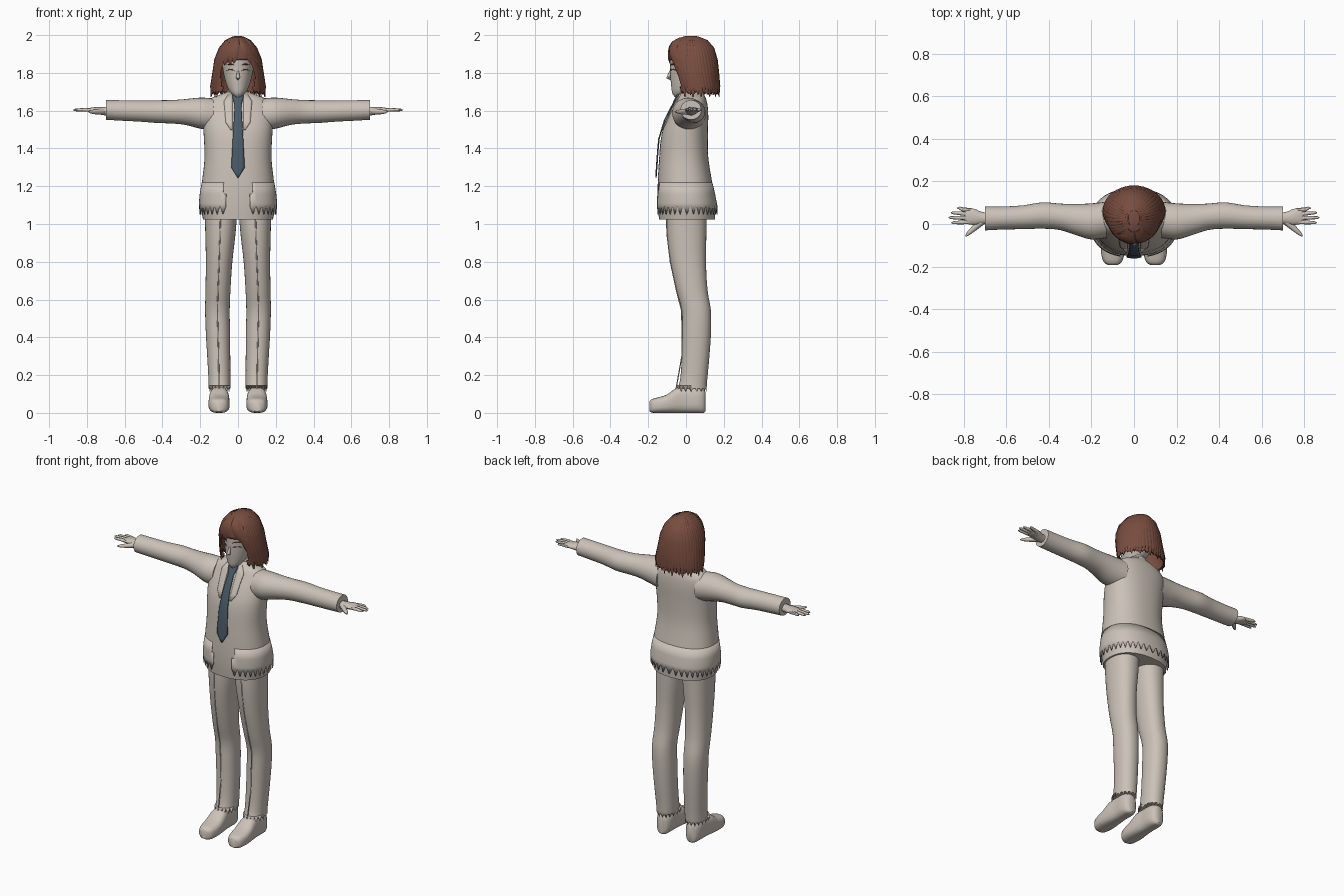
import bpy, bmesh, math
from mathutils import Vector

if "Cube" in bpy.data.objects:
    bpy.data.objects.remove(bpy.data.objects["Cube"])


def material(name, rgb):
    m = bpy.data.materials.new(name)
    m.use_nodes = True
    m.diffuse_color = (*rgb, 1)
    m.node_tree.nodes["Principled BSDF"].inputs["Base Color"].default_value = (*rgb, 1)
    return m


CLOTH = material("warm grey", (0.60, 0.54, 0.48))
HAIR = material("chestnut", (0.19, 0.075, 0.05))
TIE = material("slate blue", (0.07, 0.105, 0.14))


def make(name, bm, mat, mirror=False, solid=0.0, angle=45):
    bmesh.ops.recalc_face_normals(bm, faces=bm.faces[:])
    me = bpy.data.meshes.new(name)
    bm.to_mesh(me)
    bm.free()
    me.materials.append(mat)
    me.shade_smooth()
    me.set_sharp_from_angle(angle=math.radians(angle))
    ob = bpy.data.objects.new(name, me)
    bpy.context.collection.objects.link(ob)
    if solid:
        ob.modifiers.new("Thickness", "SOLIDIFY").thickness = solid
    if mirror:
        ob.modifiers.new("Mirror", "MIRROR").use_clip = False
    return ob


def skin(bm, rings, cap=True):
    rows = [[bm.verts.new(p) for p in r] for r in rings]
    n = len(rows[0])
    for a, b in zip(rows, rows[1:]):
        for i in range(n):
            j = (i + 1) % n
            bm.faces.new((a[i], a[j], b[j], b[i]))
    if cap:
        bm.faces.new(rows[0])
        bm.faces.new(rows[-1])


def at(secs, t):
    """Smoothly interpolated section (t, centre u, centre v, radius u, radius v)."""
    t = min(max(t, secs[0][0]), secs[-1][0])
    i = max(k for k in range(len(secs) - 1) if secs[k][0] <= t)
    p = [Vector(s) for s in secs]

    def slope(k):
        a, b = max(k - 1, 0), min(k + 1, len(p) - 1)
        return (p[b] - p[a]) / (p[b][0] - p[a][0])
    h = p[i + 1][0] - p[i][0]
    f = (t - p[i][0]) / h
    return ((2*f**3 - 3*f**2 + 1) * p[i] + (f**3 - 2*f**2 + f) * h * slope(i)
            + (3*f**2 - 2*f**3) * p[i + 1] + (f**3 - f**2) * h * slope(i + 1))


def ring(s, axis="z", n=32, power=2.0, grow=0.0, jag=0.0):
    t, cu, cv, ru, rv = s
    out = []
    for i in range(n):
        a = math.tau * i / n
        c, d = math.cos(a), math.sin(a)
        u = cu + (ru + grow) * math.copysign(abs(c) ** (2 / power), c)
        v = cv + (rv + grow) * math.copysign(abs(d) ** (2 / power), d)
        w = t + jag * (i % 2)
        out.append({"z": (u, v, w), "x": (w, u, v), "y": (u, w, v)}[axis])
    return out


def loft(name, mat, secs, axis="z", n=32, power=2.0, steps=3, jag=0.0, mirror=False):
    ts = [a[0] + (b[0] - a[0]) * k / steps for a, b in zip(secs, secs[1:]) for k in range(steps)]
    rings = [ring(at(secs, t), axis, n, power, jag=0 if i else jag)
             for i, t in enumerate(ts + [secs[-1][0]])]
    bm = bmesh.new()
    skin(bm, rings)
    return make(name, bm, mat, mirror)


def front_y(secs, x, z, power):
    _, cx, cy, rx, ry = at(secs, z)
    return cy - ry * max(0.0, 1 - min(1, abs(x - cx) / rx) ** power) ** (1 / power)


def tube(bm, pts, radii, up, flat=1.0, n=8):
    pts = [Vector(p) for p in pts]
    rings = []
    for i, (p, r) in enumerate(zip(pts, radii)):
        d = pts[min(i + 1, len(pts) - 1)] - pts[max(i - 1, 0)]
        side = d.cross(Vector(up)).normalized()
        nor = side.cross(d).normalized()
        rings.append([p + side * r * math.cos(math.tau * k / n)
                      + nor * r * flat * math.sin(math.tau * k / n) for k in range(n)])
    skin(bm, rings)


def strip(name, mat, rows, secs, power, off, mirror=False):
    """Thin plate following the front of a lofted body; rows are (z, x0, x1)."""
    bm = bmesh.new()
    grid = [[bm.verts.new((x0 + (x1 - x0) * k / 4,
                           front_y(secs, x0 + (x1 - x0) * k / 4, z, power) - off, z))
             for k in range(5)] for z, x0, x1 in rows]
    for a, b in zip(grid, grid[1:]):
        for k in range(4):
            bm.faces.new((a[k], a[k + 1], b[k + 1], b[k]))
    return make(name, bm, mat, mirror, solid=0.007)


# Jacket body, with a jagged outer skirt open at the front
TORSO = [(1.025, 0, .005, .185, .148), (1.10, 0, .003, .198, .152), (1.20, 0, -.004, .193, .146),
         (1.35, 0, -.012, .177, .130), (1.48, 0, -.006, .182, .122), (1.57, 0, .012, .186, .106),
         (1.63, 0, .026, .178, .088), (1.665, 0, .030, .145, .075), (1.685, 0, .03, .095, .065),
         (1.70, 0, .03, .052, .055)]
loft("jacket_body", CLOTH, TORSO, n=48, power=2.3)
bm = bmesh.new()
skin(bm, [ring(at(TORSO, z), n=72, power=2.3, grow=g, jag=j)
          for z, g, j in ((1.22, .001, 0), (1.16, .006, 0), (1.11, .009, 0), (1.05, .013, .045))], cap=False)
front = [f for f in bm.faces if f.calc_center_median().y < 0 and abs(f.calc_center_median().x) < .07]
bmesh.ops.delete(bm, geom=front, context="FACES")
make("jacket_skirt", bm, CLOTH, solid=.004)

# Lapels, collar and tie
strip("lapels", CLOTH, [(1.69, .03, .05), (1.65, .03, .075), (1.60, .03, .07), (1.54, .03, .066),
                        (1.50, .03, .04)], TORSO, 2.3, .006, mirror=True)
loft("collar", CLOTH, [(1.66, 0, .025, .068, .066), (1.69, 0, .03, .058, .056), (1.715, 0, .032, .05, .048)])
strip("tie", TIE, [(1.69, -.03, .03), (1.665, -.028, .028), (1.635, -.018, .018), (1.55, -.022, .022),
                   (1.45, -.028, .028), (1.37, -.032, .032), (1.30, -.036, .036), (1.27, -.018, .018),
                   (1.245, -.002, .002)], TORSO, 2.3, .014)

# Sleeves
loft("sleeves", CLOTH, [(.13, .02, 1.58, .085, .085), (.20, .012, 1.587, .085, .082),
                        (.28, .022, 1.593, .072, .068), (.35, .034, 1.594, .062, .062),
                        (.43, .040, 1.595, .062, .060), (.52, .032, 1.598, .056, .056),
                        (.62, .028, 1.601, .054, .054), (.70, .026, 1.604, .056, .052)],
     axis="x", n=28, mirror=True)

# Hands: palm, four fingers and thumb
loft("palms", CLOTH, [(.68, .026, 1.598, .026, .024), (.72, .028, 1.598, .030, .021),
                      (.75, .033, 1.602, .038, .017), (.785, .037, 1.603, .037, .012),
                      (.795, .037, 1.603, .033, .008)], axis="x", n=16, mirror=True)
bm = bmesh.new()
for y0, y1, x1 in ((.064, .075, .832), (.046, .053, .862), (.028, .030, .873), (.010, .006, .860)):
    pts = [(.765, y0, 1.602), (.81, (y0 + y1) / 2, 1.605), (x1 - .012, y1, 1.604), (x1, y1, 1.603)]
    tube(bm, pts, (.010, .0095, .007, .002), (0, 0, 1))
tube(bm, [(.715, .012, 1.596), (.75, -.018, 1.594), (.78, -.045, 1.594), (.793, -.058, 1.595)],
     (.017, .014, .009, .003), (0, 0, 1))
make("fingers", bm, CLOTH, mirror=True)

# Trousers with jagged hems
loft("trouser_legs", CLOTH, [(.11, .098, .028, .058, .080), (.17, .098, .040, .058, .072),
                             (.30, .102, .051, .061, .073), (.42, .106, .056, .064, .076),
                             (.54, .109, .055, .065, .077), (.65, .106, .032, .066, .082),
                             (.80, .100, .012, .070, .094), (.95, .093, .004, .080, .104),
                             (1.08, .090, .004, .087, .106)], n=36, power=2.2, jag=.035, mirror=True)
# Front trouser creases
bm = bmesh.new()
tube(bm, [(.1, .028 - .080, .13), (.103, -.022, .30), (.106, -.021, .42), (.109, -.023, .54),
          (.106, -.051, .65), (.1, -.083, .80), (.095, -.101, .95), (.093, -.103, 1.04)],
     [.003] * 8, (0, -1, 0))
make("trouser_creases", bm, CLOTH, mirror=True)

# Shoes
loft("shoes", CLOTH, [(-.194, .1, .034, .022, .026), (-.18, .1, .037, .042, .036),
                      (-.14, .1, .042, .054, .042), (-.10, .1, .049, .056, .049),
                      (-.05, .1, .066, .053, .066), (0, .1, .069, .047, .069),
                      (.06, .1, .068, .047, .068), (.093, .1, .062, .036, .062),
                      (.104, .1, .06, .02, .052)], axis="y", n=28, power=2.8, mirror=True)

# Neck, head and nose
loft("neck", CLOTH, [(1.65, 0, .03, .046, .046), (1.71, 0, .028, .04, .042), (1.77, 0, .03, .042, .045)])
HEAD = [(1.672, 0, -.045, .012, .014), (1.69, 0, -.030, .034, .042), (1.72, 0, -.008, .054, .069),
        (1.77, 0, .014, .071, .096), (1.83, 0, .026, .082, .110), (1.90, 0, .03, .083, .112),
        (1.955, 0, .035, .055, .08)]
loft("head", CLOTH, HEAD)
bm = bmesh.new()
tube(bm, [(0, -.080, 1.815), (0, -.088, 1.79), (0, -.094, 1.775), (0, -.080, 1.764)],
     (.004, .008, .011, .004), (0, -1, 0))
make("nose", bm, CLOTH)

# Eyelashes and brows
for name, z0, h in (("eyelashes", 1.812, .006), ("eyebrows", 1.842, .004)):
    bm = bmesh.new()
    pts = [(x, front_y(HEAD, x, z0, 2) - .001, z0 + d) for x, d in ((.018, -.003), (.032, h), (.046, h), (.06, 0))]
    tube(bm, pts, (.001, .003, .003, .001), (0, -1, 0), n=6)
    make(name, bm, HAIR, mirror=True)

# Hair shell with the face cut open
SHELL = [(1.69, 0, .065, .145, .112), (1.75, 0, .058, .138, .115), (1.80, 0, .046, .129, .122),
         (1.85, 0, .038, .123, .126), (1.90, 0, .032, .110, .122), (1.95, 0, .027, .083, .106),
         (1.98, 0, .025, .053, .072), (1.995, 0, .025, .02, .03)]
bm = bmesh.new()
levels = [1.69 + .305 * k / 24 for k in range(25)]
skin(bm, [ring(at(SHELL, z), n=72, jag=0 if k else .02) for k, z in enumerate(levels)], cap=False)
cut = [f for f in bm.faces if f.calc_center_median().y < -.03 and f.calc_center_median().z < 1.87]
bmesh.ops.delete(bm, geom=cut, context="FACES")
rim = [e for e in bm.edges if e.is_boundary and min(v.co.z for v in e.verts) > 1.99]
bmesh.ops.holes_fill(bm, edges=rim, sides=0)
make("hair_shell", bm, HAIR, solid=.008)


def shell_point(a, z):
    _, cx, cy, rx, ry = at(SHELL, z)
    return (cx + rx * math.cos(a), cy + ry * math.sin(a), z)


# Hair locks hanging round the sides and back
bm = bmesh.new()
COUNT = 34
for i in range(COUNT):
    a = math.radians(-38 + 256 * i / (COUNT - 1))
    low = 1.672 + .012 * (i * 5 % 3)
    zs = (1.992, 1.97, 1.93, 1.87, 1.80, 1.73, low)
    tube(bm, [shell_point(a + .02 * math.sin(k + i), z) for k, z in enumerate(zs)],
         (.004, .010, .015, .017, .018, .017, .002), (math.cos(a), math.sin(a), .1), flat=.45, n=6)
make("hair_locks", bm, HAIR, angle=60)

# Swept fringe and the locks framing the face
bm = bmesh.new()
FRINGE = [(-112, -150, 1.80), (-106, -140, 1.825), (-101, -126, 1.84), (-97, -112, 1.845),
          (-92, -101, 1.85), (-80, -62, 1.87), (-74, -53, 1.845), (-68, -43, 1.81),
          (-120, -154, 1.70), (-126, -156, 1.69), (-62, -32, 1.70), (-56, -26, 1.69)]
for a0, a1, low in FRINGE:
    pts = []
    for k in range(7):
        f = k / 6
        z = 1.985 + (low - 1.985) * f
        pts.append(shell_point(math.radians(a0 + (a1 - a0) * f ** .8), z))
    m = math.radians((a0 + a1) / 2)
    tube(bm, pts, (.006, .014, .018, .019, .017, .014, .002), (math.cos(m), math.sin(m), .1), flat=.4, n=6)
make("fringe", bm, HAIR, angle=60)
